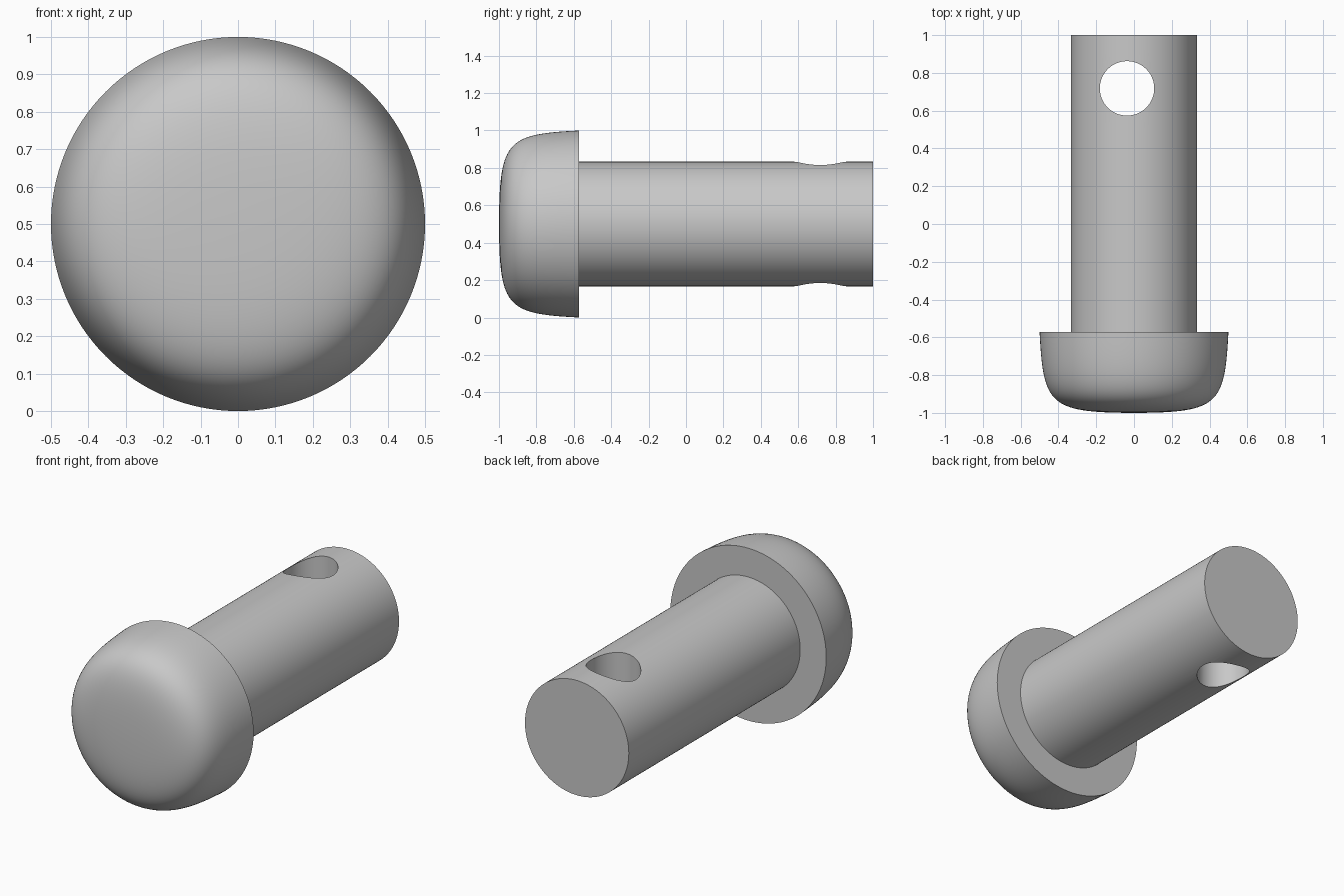
import bpy
import bmesh
from math import pi, radians
from mathutils import Vector
from mathutils.geometry import interpolate_bezier

if "Cube" in bpy.data.objects:
    bpy.data.objects.remove(bpy.data.objects["Cube"], do_unlink=True)

SEGMENTS = 128
HEAD_R, SHAFT_R = 0.5, 0.333
HEAD_BACK = -0.571
HOLE_R = 0.144

steel = bpy.data.materials.new("grey_steel")
steel.use_nodes = True
grey = (0.58, 0.58, 0.58, 1)
steel.diffuse_color = grey
steel.node_tree.nodes["Principled BSDF"].inputs["Base Color"].default_value = grey


def lathe(name, profile, centre, axis):
    """Spin a profile of points about an axis through centre."""
    bm = bmesh.new()
    verts = [bm.verts.new(p) for p in profile]
    edges = [bm.edges.new(pair) for pair in zip(verts, verts[1:])]
    bmesh.ops.spin(bm, geom=verts + edges, cent=centre, axis=axis,
                   angle=2 * pi, steps=SEGMENTS, use_merge=True)
    bmesh.ops.remove_doubles(bm, verts=bm.verts, dist=0.0001)
    bmesh.ops.recalc_face_normals(bm, faces=bm.faces)
    mesh = bpy.data.meshes.new(name)
    bm.to_mesh(mesh)
    bm.free()
    mesh.materials.append(steel)
    obj = bpy.data.objects.new(name, mesh)
    bpy.context.collection.objects.link(obj)
    return obj


# Domed head flowing into a straight shaft, lying along y
centre = Vector((0, 0, 0.5))
dome = interpolate_bezier(Vector((0, -1, 0)), Vector((0.45, -0.998, 0)),
                          Vector((0.48, -0.959, 0)),
                          Vector((HEAD_R, HEAD_BACK, 0)), 32)
outline = [(p.x, p.y) for p in dome]
outline += [(SHAFT_R, HEAD_BACK), (SHAFT_R, 0.5), (SHAFT_R, 0.93),
            (SHAFT_R, 1), (0, 1)]
pin = lathe("headed_pin", [centre + Vector((r, y, 0)) for r, y in outline],
            centre, (0, 1, 0))

# Cross hole near the shaft's end, slightly off centre
hole_at = Vector((-0.037, 0.718, 0))
bore = [(0, -0.2), (HOLE_R, -0.2), (HOLE_R, 1.2), (0, 1.2)]
cutter = lathe("cross_hole_cutter", [hole_at + Vector((r, 0, z)) for r, z in bore],
               hole_at, (0, 0, 1))
cutter.hide_render = True

bpy.ops.object.select_all(action="DESELECT")
bpy.context.view_layer.objects.active = pin
pin.select_set(True)
cut = pin.modifiers.new("cross_hole", "BOOLEAN")
cut.operation = "DIFFERENCE"
cut.solver = "EXACT"
cut.object = cutter
bpy.ops.object.modifier_apply(modifier=cut.name)
bpy.data.objects.remove(cutter, do_unlink=True)

# Smooth sides with crisp rims
bpy.ops.object.shade_smooth_by_angle(angle=radians(30))
